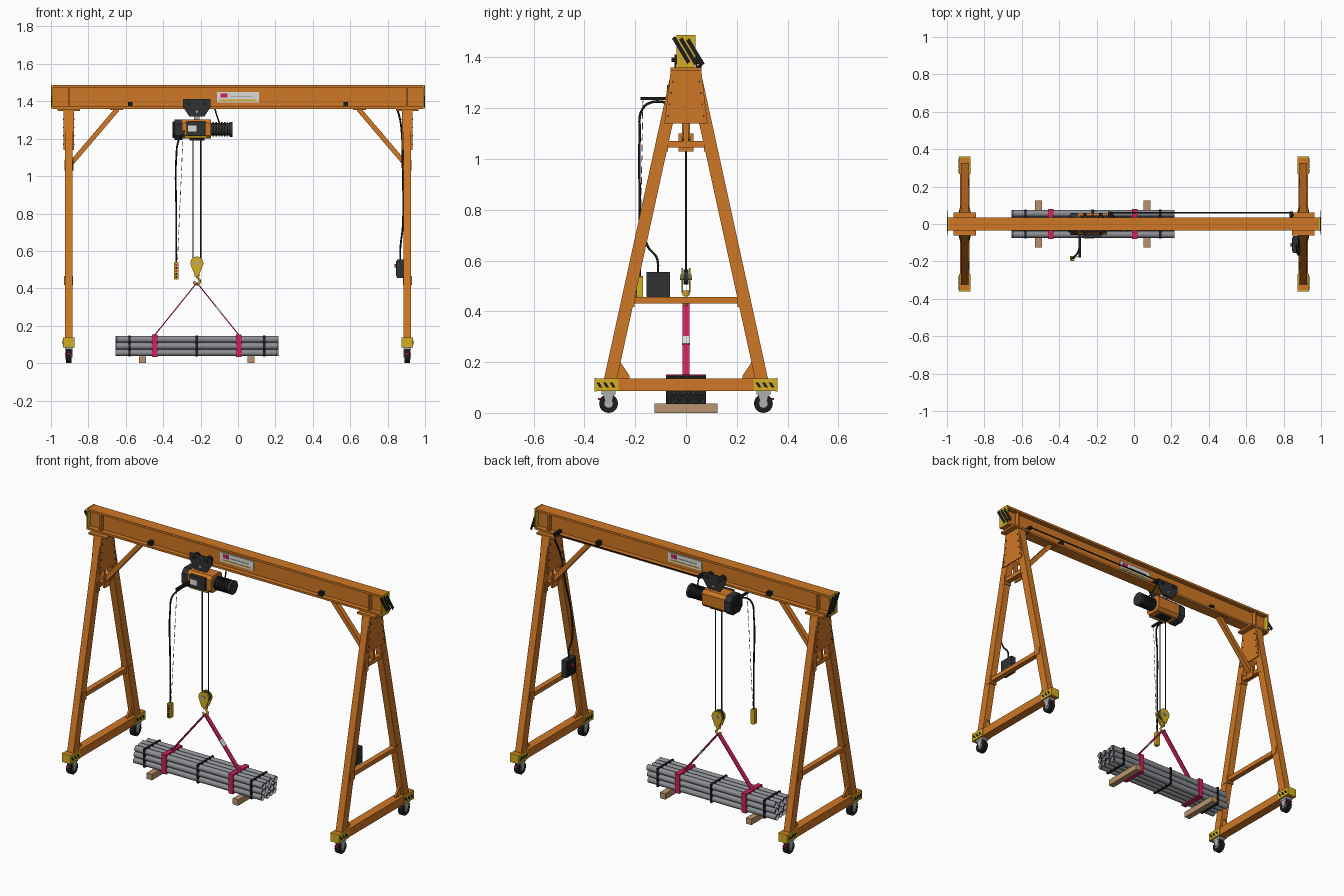
import bpy, bmesh, math
from mathutils import Vector, Matrix

cube = bpy.data.objects.get("Cube")
if cube:
    bpy.data.objects.remove(cube, do_unlink=True)


def material(name, r, g, b):
    m = bpy.data.materials.new(name)
    m.use_nodes = True
    m.diffuse_color = (r, g, b, 1)
    m.node_tree.nodes["Principled BSDF"].inputs["Base Color"].default_value = (r, g, b, 1)
    return m


ORANGE = material("orange paint", 0.62, 0.185, 0.018)
YELLOW = material("safety yellow", 0.66, 0.42, 0.015)
BLACK = material("black rubber", 0.012, 0.012, 0.013)
DARK = material("dark grey", 0.03, 0.031, 0.033)
STEEL = material("pipe steel", 0.26, 0.27, 0.29)
ZINC = material("light zinc", 0.42, 0.43, 0.45)
PINK = material("sling pink", 0.62, 0.015, 0.11)
WHITE = material("label white", 0.72, 0.72, 0.70)
WOOD = material("timber", 0.48, 0.30, 0.15)


def finish(name, bm, mats, smooth=False):
    bmesh.ops.recalc_face_normals(bm, faces=bm.faces)
    me = bpy.data.meshes.new(name)
    bm.to_mesh(me)
    bm.free()
    for m in mats:
        me.materials.append(m)
    if smooth:
        me.shade_smooth()
        me.set_sharp_from_angle(angle=0.7)
    ob = bpy.data.objects.new(name, me)
    bpy.context.collection.objects.link(ob)
    return ob


def prism(name, pts, axis, lo, hi, mat):
    """Extrude a 2D profile along x (profile in y, z) or y (profile in x, z)."""
    bm = bmesh.new()
    place = (lambda t, a, b: (t, a, b)) if axis == "x" else (lambda t, a, b: (a, t, b))
    face = bm.faces.new([bm.verts.new(place(lo, a, b)) for a, b in pts])
    ext = bmesh.ops.extrude_face_region(bm, geom=[face])
    moved = [g for g in ext["geom"] if isinstance(g, bmesh.types.BMVert)]
    bmesh.ops.translate(bm, verts=moved, vec=place(hi - lo, 0, 0))
    return finish(name, bm, [mat])


def box(name, x, y, z, mat):
    return prism(name, [(y[0], z[0]), (y[1], z[0]), (y[1], z[1]), (y[0], z[1])], "x", x[0], x[1], mat)


def chamfer_rect(a, b, c):
    (a0, a1), (b0, b1) = a, b
    return [(a0 + c, b0), (a1 - c, b0), (a1, b0 + c), (a1, b1 - c),
            (a1 - c, b1), (a0 + c, b1), (a0, b1 - c), (a0, b0 + c)]


def frame(p, q, side=None):
    d = (q - p).normalized()
    s = Vector(side) if side else d.orthogonal().normalized()
    return Matrix.Translation((p + q) / 2) @ Matrix((s, d.cross(s), d)).transposed().to_4x4()


def bar(name, p, q, wide, deep, side, mat):
    p, q = Vector(p), Vector(q)
    bm = bmesh.new()
    size = Matrix.Diagonal((wide, deep, (q - p).length, 1))
    bmesh.ops.create_cube(bm, size=1, matrix=frame(p, q, side) @ size)
    return finish(name, bm, [mat])


def rod(name, p, q, r, mat, n=16, bore=None):
    p, q = Vector(p), Vector(q)
    bm = bmesh.new()
    bmesh.ops.create_cone(bm, cap_ends=True, segments=n, radius1=r, radius2=r,
                          depth=(q - p).length, matrix=frame(p, q))
    if bore:
        caps = [f for f in bm.faces if len(f.verts) > 4]
        bmesh.ops.inset_individual(bm, faces=caps, thickness=bore)
        for f in caps:
            f.material_index = 1
            bmesh.ops.translate(bm, verts=f.verts, vec=f.normal * -0.015)
    return finish(name, bm, [mat, BLACK] if bore else [mat], smooth=True)


def cable(name, pts, r, mat):
    cu = bpy.data.curves.new(name, "CURVE")
    cu.dimensions = "3D"
    cu.bevel_depth, cu.bevel_resolution, cu.resolution_u, cu.use_fill_caps = r, 2, 8, True
    sp = cu.splines.new("BEZIER")
    sp.bezier_points.add(len(pts) - 1)
    for bp, co in zip(sp.bezier_points, pts):
        bp.co = co
        bp.handle_left_type = bp.handle_right_type = "AUTO"
    cu.materials.append(mat)
    ob = bpy.data.objects.new(name, cu)
    bpy.context.collection.objects.link(ob)


def span(c, h):
    return (c - h, c + h)


# Main I-beam with end plates, stiffeners, stops and signs
half = [(0.035, 1.36), (0.035, 1.372), (0.006, 1.372), (0.006, 1.473), (0.035, 1.473), (0.035, 1.486)]
prism("main_beam", half + [(-y, z) for y, z in reversed(half)], "x", -0.992, 0.992, ORANGE)
for s in (-1, 1):
    box("beam_end_plate", sorted((s * 0.99, s * 0.997)), span(0, 0.037), (1.36, 1.488), YELLOW)
    for k in range(3):
        y, z = -0.055 + k * 0.028, 1.474 - k * 0.004
        prism("end_stripe", [(y, z), (y + 0.012, z + 0.01), (y + 0.072, z - 0.09), (y + 0.06, z - 0.1)],
              "x", s * 0.996, s, BLACK)
    box("beam_stiffener", span(s * 0.905, 0.004), span(0, 0.033), (1.37, 1.475), ORANGE)
    box("beam_stop", span(s * 0.575, 0.012), span(0, 0.034), (1.372, 1.396), BLACK)
    f = sorted((s * 0.006, s * 0.012))
    box("sign_plate", span(0, 0.112), f, (1.394, 1.45), WHITE)
    f = sorted((s * 0.012, s * 0.014))
    box("sign_square", span(s * 0.075, 0.018), f, (1.42, 1.442), PINK)
    box("sign_band", span(0, 0.1), f, (1.402, 1.409), YELLOW)
    box("sign_line", span(-s * 0.02, 0.06), f, (1.424, 1.429), ZINC)


def caster(cx, y):
    rod("caster_wheel", (cx - 0.014, y, 0.037), (cx + 0.014, y, 0.037), 0.037, BLACK, 24)
    rod("caster_hub", (cx - 0.016, y, 0.037), (cx + 0.016, y, 0.037), 0.017, ZINC)
    for e in (-1, 1):
        prism("caster_fork", [(y - 0.01, 0.03), (y + 0.01, 0.03), (y + 0.022, 0.075), (y - 0.022, 0.075)],
              "x", cx + e * 0.016, cx + e * 0.02, ZINC)
    box("caster_plate", span(cx, 0.021), span(y, 0.028), (0.073, 0.086), ZINC)
    t = 1 if y > 0 else -1
    box("brake_pedal", span(cx, 0.01), sorted((y + t * 0.024, y + t * 0.042)), (0.05, 0.058), PINK)


# Two A-frame ends on casters
for s in (-1, 1):
    cx = s * 0.905
    box("mount_plate", span(cx, 0.06), span(0, 0.062), (1.348, 1.36), ORANGE)
    box("base_beam", span(cx, 0.026), span(0, 0.356), (0.086, 0.136), ORANGE)
    box("lower_crossbar", span(cx, 0.016), span(0, 0.215), (0.43, 0.456), ORANGE)
    box("upper_crossbar", span(cx, 0.016), span(0, 0.085), (1.045, 1.07), ORANGE)
    box("upper_strut", span(cx, 0.012), span(0, 0.01), (1.07, 1.15), ORANGE)
    bar("knee_brace", (s * 0.89, 0, 1.07), (s * 0.645, 0, 1.358), 0.03, 0.026, (0, 1, 0), ORANGE)
    box("brace_foot", span(s * 0.884, 0.005), span(0, 0.03), (1.03, 1.1), ORANGE)
    box("brace_head", span(s * 0.65, 0.035), span(0, 0.025), (1.354, 1.361), ORANGE)
    for e in (-1, 1):
        x0 = cx + e * 0.021
        prism("head_gusset", [(-0.085, 1.14), (0.085, 1.14), (0.06, 1.35), (-0.06, 1.35)],
              "x", x0, x0 + e * 0.006, ORANGE)
        for t in (-1, 1):
            for k in range(4):
                z = 1.17 + k * 0.045
                y = t * (0.07 - k * 0.006)
                rod("gusset_bolt", (x0, y, z), (x0 + e * 0.01, y, z), 0.004, DARK, 6)
    for t in (-1, 1):
        prism("leg", [(t * 0.323, 0.134), (t * 0.272, 0.134), (t * 0.006, 1.35), (t * 0.057, 1.35)],
              "x", cx - 0.021, cx + 0.021, ORANGE)
        prism("foot_gusset", [(t * 0.28, 0.134), (t * 0.222, 0.134), (t * 0.222, 0.145), (t * 0.262, 0.205)],
              "x", cx - 0.006, cx + 0.006, ORANGE)
        box("crossbar_bracket", span(cx, 0.024), span(t * 0.222, 0.02), (0.418, 0.466), ORANGE)
        box("upper_bracket", span(cx, 0.023), span(t * 0.085, 0.014), (1.03, 1.085), ORANGE)
        box("base_end_cap", span(cx, 0.03), sorted((t * 0.352, t * 0.361)), (0.085, 0.137), YELLOW)
        for e in (-1, 1):
            x0 = cx + e * 0.026
            box("base_side_plate", sorted((x0, x0 + e * 0.004)), span(t * 0.313, 0.047), (0.086, 0.136), YELLOW)
            for k in range(3):
                y = t * 0.313 - 0.028 + k * 0.026
                prism("base_stripe", [(y - 0.012, 0.12), (y, 0.12), (y + 0.012, 0.1), (y, 0.1)],
                      "x", x0, x0 + e * 0.006, BLACK)
        caster(cx, t * 0.305)

# Trolley riding on the lower flange
HX = -0.22
for t in (-1, 1):
    prism("trolley_plate", [(HX - 0.074, 1.412), (HX + 0.074, 1.412), (HX + 0.074, 1.37),
                            (HX + 0.04, 1.318), (HX - 0.04, 1.318), (HX - 0.074, 1.37)],
          "y", t * 0.039, t * 0.046, DARK)
    for e in (-1, 1):
        x = HX + e * 0.042
        rod("trolley_wheel", (x, t * 0.012, 1.391), (x, t * 0.04, 1.391), 0.019, BLACK)
        rod("trolley_axle", (x, t * 0.04, 1.391), (x, t * 0.058, 1.391), 0.009, DARK, 8)
    rod("trolley_bolt", (HX, t * 0.04, 1.345), (HX, t * 0.052, 1.345), 0.007, ZINC, 6)
rod("trolley_pin", (HX, -0.045, 1.338), (HX, 0.045, 1.338), 0.012, DARK)
box("hoist_lug", span(HX, 0.014), span(0, 0.016), (1.29, 1.345), ZINC)

# Hoist body, gearbox cover, motor and control panel
prism("hoist_body", chamfer_rect((-0.055, 0.055), (1.2, 1.302), 0.018), "x", -0.3, -0.145, ORANGE)
prism("gearbox_cover", chamfer_rect((-0.058, 0.058), (1.192, 1.304), 0.026), "x", -0.34, -0.298, DARK)
prism("gearbox_cap", chamfer_rect((-0.045, 0.045), (1.205, 1.292), 0.022), "x", -0.35, -0.34, BLACK)
rod("motor", (-0.146, 0, 1.25), (-0.035, 0, 1.25), 0.034, DARK, 20)
for k in range(7):
    x = -0.135 + k * 0.015
    rod("motor_fin", (x, 0, 1.25), (x + 0.007, 0, 1.25), 0.04, BLACK, 20)
rod("motor_fan_cover", (-0.043, 0, 1.25), (-0.029, 0, 1.25), 0.041, DARK, 20)
box("control_panel", (-0.275, -0.175), (-0.074, -0.054), (1.217, 1.292), DARK)
box("panel_label", (-0.268, -0.222), (-0.077, -0.074), (1.238, 1.27), WHITE)
box("panel_stripe", (-0.285, -0.165), (-0.06, -0.05), (1.203, 1.214), YELLOW)
box("rope_guide", span(HX, 0.04), span(0, 0.025), (1.19, 1.202), BLACK)

# Hoist ropes, hook block and hook
for e in (-1, 1):
    rod("hoist_rope", (HX + e * 0.021, 0, 0.54), (HX + e * 0.021, 0, 1.195), 0.0032, DARK, 8)
    arc = [math.radians(a) for a in range(-30, 211, 20)]
    cheek = [(HX + 0.035 * math.cos(a), 0.535 + 0.035 * math.sin(a)) for a in arc]
    prism("block_cheek", cheek + [(HX - 0.013, 0.475), (HX + 0.013, 0.475)], "y", e * 0.011, e * 0.018, YELLOW)
rod("block_sheave", (HX, -0.01, 0.535), (HX, 0.01, 0.535), 0.03, DARK, 24)
rod("block_pin", (HX, -0.023, 0.535), (HX, 0.023, 0.535), 0.011, ZINC, 12)
rod("hook_swivel", (HX, 0, 0.462), (HX, 0, 0.482), 0.014, YELLOW, 12)
hook = [(0, 0.465), (0.005, 0.455), (0.016, 0.44), (0.008, 0.424), (-0.008, 0.424), (-0.016, 0.437)]
cable("hook", [(HX + x, 0, z) for x, z in hook], 0.006, YELLOW)

# Pipe bundle on timbers with straps and slings
for row in range(3):
    for col in range(4):
        y, z = (col - 1.5) * 0.0375, 0.0555 + row * 0.036
        dx = 0.004 * ((row + col * 2) % 3 - 1)
        rod("pipe", (-0.652 + dx, y, z), (0.212 + dx, y, z), 0.0182, STEEL, 14, bore=0.004)
for x in (-0.51, 0.07):
    box("timber", span(x, 0.018), span(0, 0.125), (0, 0.036), WOOD)
for x in (-0.58, HX, 0.14):
    box("bundle_strap", span(x, 0.006), span(0, 0.0765), (0.0355, 0.148), BLACK)
for x in (-0.445, 0.005):
    box("sling_wrap", span(x, 0.015), span(0, 0.079), (0.034, 0.152), PINK)
    bar("sling_leg", (x, 0, 0.15), (HX, 0, 0.43), 0.028, 0.006, (0, 1, 0), PINK)
low, top = Vector((0.005, 0, 0.15)), Vector((HX, 0, 0.43))
bar("sling_label", low.lerp(top, 0.43), low.lerp(top, 0.54), 0.03, 0.008, (0, 1, 0), WHITE)

# Pendant control with arm, cable and strain chain
PX, PY = -0.33, -0.182
box("pendant_arm", span(-0.29, 0.006), (-0.18, -0.05), (1.232, 1.244), BLACK)
cable("pendant_cable", [(-0.29, -0.06, 1.222), (-0.295, -0.14, 1.222), (-0.318, -0.175, 1.19),
                        (PX, PY, 1.1), (PX, PY, 0.8), (PX, PY, 0.535)], 0.005, BLACK)
prism("pendant", chamfer_rect(span(PX, 0.013), (0.448, 0.54), 0.005), "y", PY - 0.012, PY + 0.012, YELLOW)
for k, m in enumerate((BLACK, BLACK, PINK, BLACK, PINK)):
    z = 0.46 + k * 0.016
    rod("pendant_button", (PX, PY - 0.011, z), (PX, PY - 0.017, z), 0.006, m, 10)
a, b = Vector((-0.293, -0.17, 1.23)), Vector((-0.324, PY, 0.54))
for k in range(16):
    rod("strain_chain", a.lerp(b, k / 16), a.lerp(b, (k + 0.65) / 16), 0.0018, ZINC, 6)

# Power feed along the beam and down the front leg to the switch box
rod("feed_line", (-0.13, 0.06, 1.383), (0.85, 0.06, 1.383), 0.004, BLACK, 8)
for x in (-0.13, 0.84):
    box("feed_bracket", span(x, 0.009), (0.006, 0.066), (1.374, 1.39), BLACK)
cable("motor_cable", [(-0.13, 0.06, 1.38), (-0.115, 0.05, 1.33), (-0.1, 0.02, 1.285)], 0.004, BLACK)
cable("leg_cable", [(0.84, 0.06, 1.38), (0.86, 0.03, 1.33), (0.876, -0.04, 1.22), (0.88, -0.085, 1.06),
                    (0.88, -0.165, 0.72), (0.872, -0.15, 0.655), (0.868, -0.115, 0.61), (0.868, -0.11, 0.55)],
      0.005, BLACK)
box("switch_box", (0.85, 0.885), (-0.156, -0.064), (0.455, 0.555), DARK)
box("switch_box_door", (0.844, 0.85), (-0.148, -0.072), (0.463, 0.547), BLACK)
rod("switch_knob", (0.836, -0.11, 0.52), (0.845, -0.11, 0.52), 0.01, PINK, 12)
